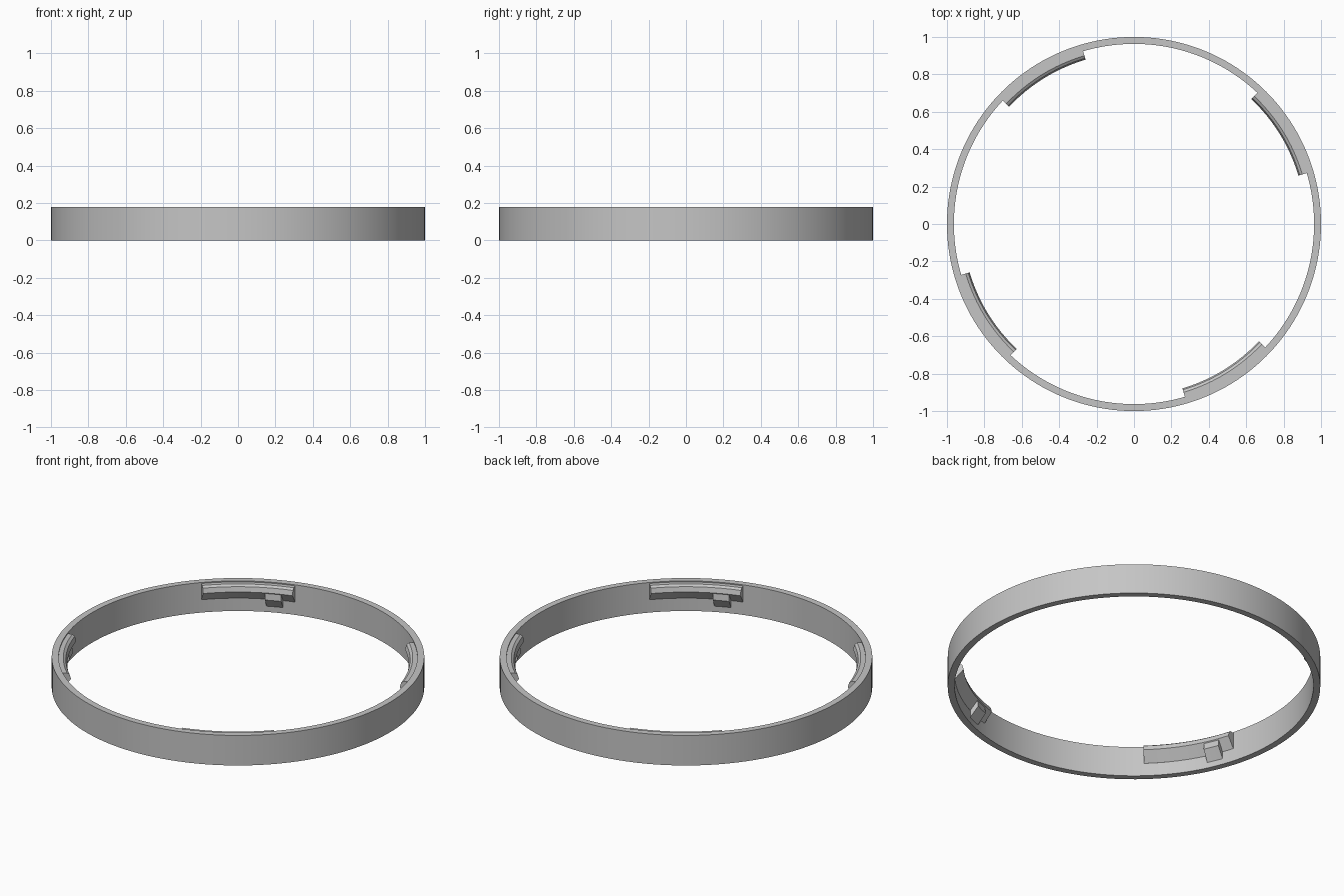
import bpy
import bmesh
import math

old = bpy.data.objects.get("Cube")
if old:
    bpy.data.objects.remove(old, do_unlink=True)

gray = bpy.data.materials.new("light gray")
gray.use_nodes = True
color = (0.56, 0.56, 0.56, 1)
gray.diffuse_color = color
gray.node_tree.nodes["Principled BSDF"].inputs["Base Color"].default_value = color


def sweep(name, profile, start, end, steps):
    """Sweep an (r, z) profile about the z axis, closed for a full turn."""
    full = end - start >= 360
    bm = bmesh.new()
    rows = []
    for i in range(steps if full else steps + 1):
        a = math.radians(start + (end - start) * i / steps)
        rows.append([bm.verts.new((r * math.cos(a), r * math.sin(a), z))
                     for r, z in profile])
    n = len(profile)
    for i in range(steps):
        a, b = rows[i], rows[(i + 1) % len(rows)]
        for j in range(n):
            k = (j + 1) % n
            bm.faces.new((a[j], b[j], b[k], a[k]))
    if not full:
        bm.faces.new(rows[0])
        bm.faces.new(rows[-1])
    bmesh.ops.recalc_face_normals(bm, faces=bm.faces)
    mesh = bpy.data.meshes.new(name)
    bm.to_mesh(mesh)
    bm.free()
    mesh.materials.append(gray)
    obj = bpy.data.objects.new(name, mesh)
    bpy.context.collection.objects.link(obj)
    bpy.ops.object.select_all(action="DESELECT")
    obj.select_set(True)
    bpy.context.view_layer.objects.active = obj
    bpy.ops.object.shade_smooth_by_angle(angle=math.radians(20))
    return obj


HEIGHT = 0.178
INNER = 0.963

# Thin outer band
sweep("ring_band", [(1, 0), (1, HEIGHT), (INNER, HEIGHT), (INNER, 0)], 0, 360, 160)

# Lug section: bevelled top, steep lip, sloping underside; the tab hangs lower
BURIED = 0.975
lug_top = [(BURIED, 0.172), (0.938, 0.172), (0.924, 0.162)]


def lug_profile(drop):
    return lug_top + [(0.916, 0.134 - drop), (INNER, 0.076 - drop),
                      (BURIED, 0.076 - drop)]


# Four bayonet lugs, each with a small stop tab near one end
for i in range(4):
    base = 16.4 + 90 * i
    sweep(f"lug_{i + 1}", lug_profile(0), base, base + 30.4, 12)
    sweep(f"lug_tab_{i + 1}", lug_profile(0.042), base + 4, base + 9.5, 3)
